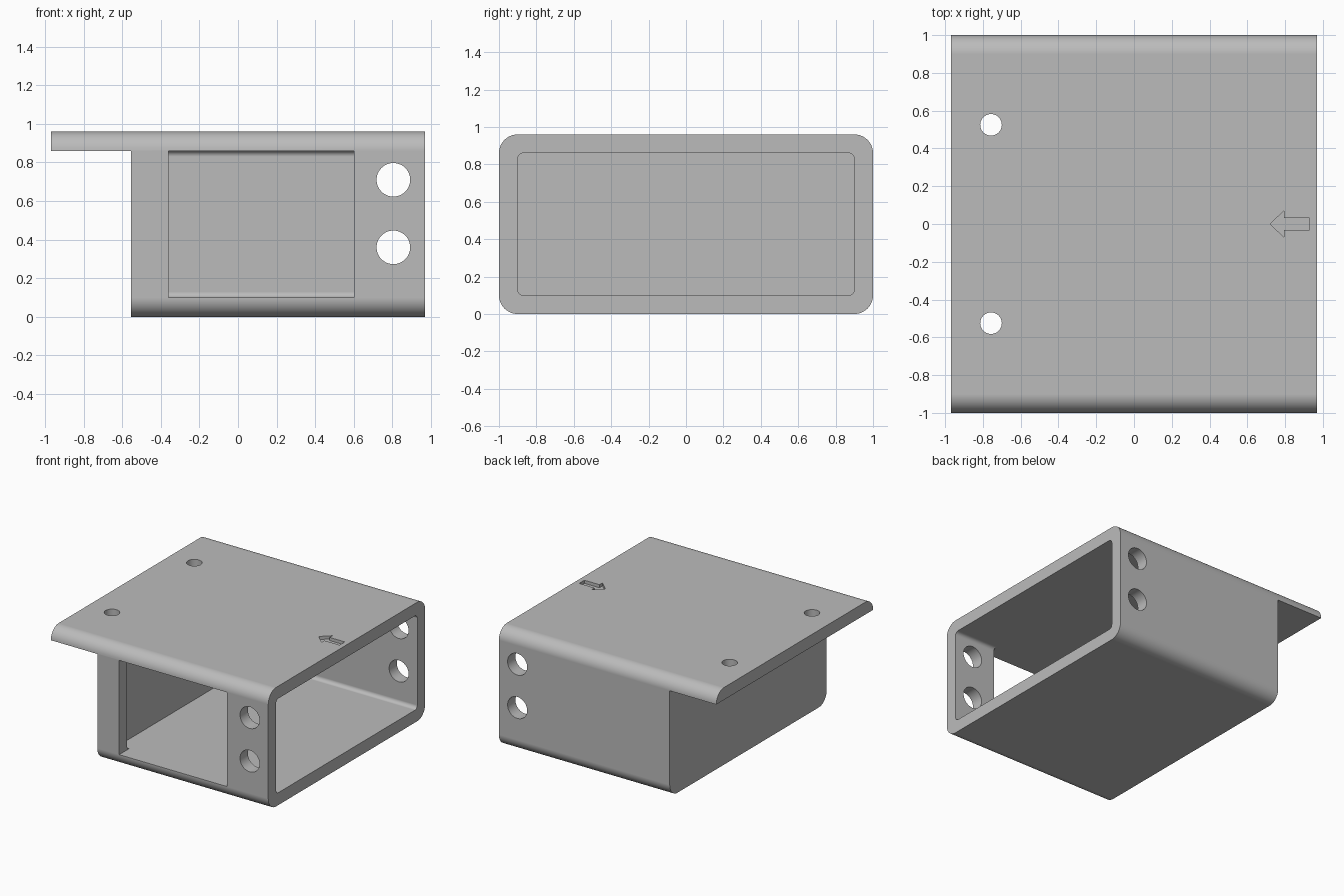
import bpy, bmesh
from math import cos, sin, pi

cube = bpy.data.objects.get("Cube")
if cube:
    bpy.data.objects.remove(cube, do_unlink=True)

grey = bpy.data.materials.new("satin grey")
grey.use_nodes = True
colour = (0.5, 0.5, 0.5, 1)
grey.diffuse_color = colour
grey.node_tree.nodes["Principled BSDF"].inputs["Base Color"].default_value = colour

TOP, WALL = 0.96, 0.1
END = 0.97          # half length of the top plate
BACK = -0.555       # closed end of the box


def rounded(a0, a1, b0, b1, r, steps=10):
    """Rounded rectangle outline."""
    corners = [(a1 - r, b1 - r), (a0 + r, b1 - r), (a0 + r, b0 + r), (a1 - r, b0 + r)]
    return [(a + r * cos((q + i / steps) * pi / 2), b + r * sin((q + i / steps) * pi / 2))
            for q, (a, b) in enumerate(corners) for i in range(steps + 1)]


def rect(a0, a1, b0, b1):
    return [(a0, b0), (a1, b0), (a1, b1), (a0, b1)]


def circle(a, b, r, n=48):
    return [(a + r * cos(2 * pi * i / n), b + r * sin(2 * pi * i / n)) for i in range(n)]


def prism(name, outline, axis, lo, hi):
    """Extrude an outline along the given axis from lo to hi."""
    place = {"x": lambda a, b: (lo, a, b), "y": lambda a, b: (a, lo, b),
             "z": lambda a, b: (a, b, lo)}[axis]
    bm = bmesh.new()
    base = bm.faces.new([bm.verts.new(place(a, b)) for a, b in outline])
    grown = bmesh.ops.extrude_face_region(bm, geom=[base])["geom"]
    step = [hi - lo if axis == k else 0 for k in "xyz"]
    bmesh.ops.translate(bm, vec=step, verts=[v for v in grown if isinstance(v, bmesh.types.BMVert)])
    bmesh.ops.recalc_face_normals(bm, faces=bm.faces)
    mesh = bpy.data.meshes.new(name)
    bm.to_mesh(mesh)
    bm.free()
    mesh.materials.append(grey)
    obj = bpy.data.objects.new(name, mesh)
    bpy.context.collection.objects.link(obj)
    return obj


# Rounded housing
housing = prism("housing", rounded(-1, 1, 0, TOP, WALL), "x", -END, END)
bpy.context.view_layer.objects.active = housing
housing.select_set(True)

cutters = [
    # Space below the overhanging plate
    prism("overhang_cut", rect(-1.2, 1.2, -0.2, TOP - WALL), "x", -1.2, BACK),
    # Cavity open at the left end
    prism("cavity_cut", rounded(-0.9, 0.9, WALL, TOP - WALL, 0.03, 6), "x", BACK + WALL, 1.2),
    # Front window
    prism("window_cut", rect(-0.36, 0.6, WALL, TOP - WALL), "y", -1.2, -0.86),
    # Direction arrow engraved in the top
    prism("arrow_cut", [(0.72, 0), (0.795, -0.07), (0.795, -0.033), (0.93, -0.033),
                        (0.93, 0.033), (0.795, 0.033), (0.795, 0.07)], "z", TOP - 0.025, 1.1),
]
# Side holes through both walls
for z in (0.36, 0.71):
    cutters.append(prism("side_hole_cut", circle(0.805, z, 0.087), "y", -1.2, 1.2))
# Screw holes in the plate
for y in (-0.525, 0.525):
    cutters.append(prism("screw_hole_cut", circle(-0.757, y, 0.057), "z", 0.7, 1.2))

for cutter in cutters:
    cutter.hide_render = True
    mod = housing.modifiers.new("cut", "BOOLEAN")
    mod.operation, mod.solver, mod.object = "DIFFERENCE", "EXACT", cutter
    bpy.ops.object.modifier_apply(modifier=mod.name)
    bpy.data.objects.remove(cutter, do_unlink=True)

# Smooth fillets with flat walls
bpy.ops.object.shade_smooth_by_angle(angle=pi / 6)
weighted = housing.modifiers.new("flat walls", "WEIGHTED_NORMAL")
weighted.keep_sharp = True
weighted.weight = 100
